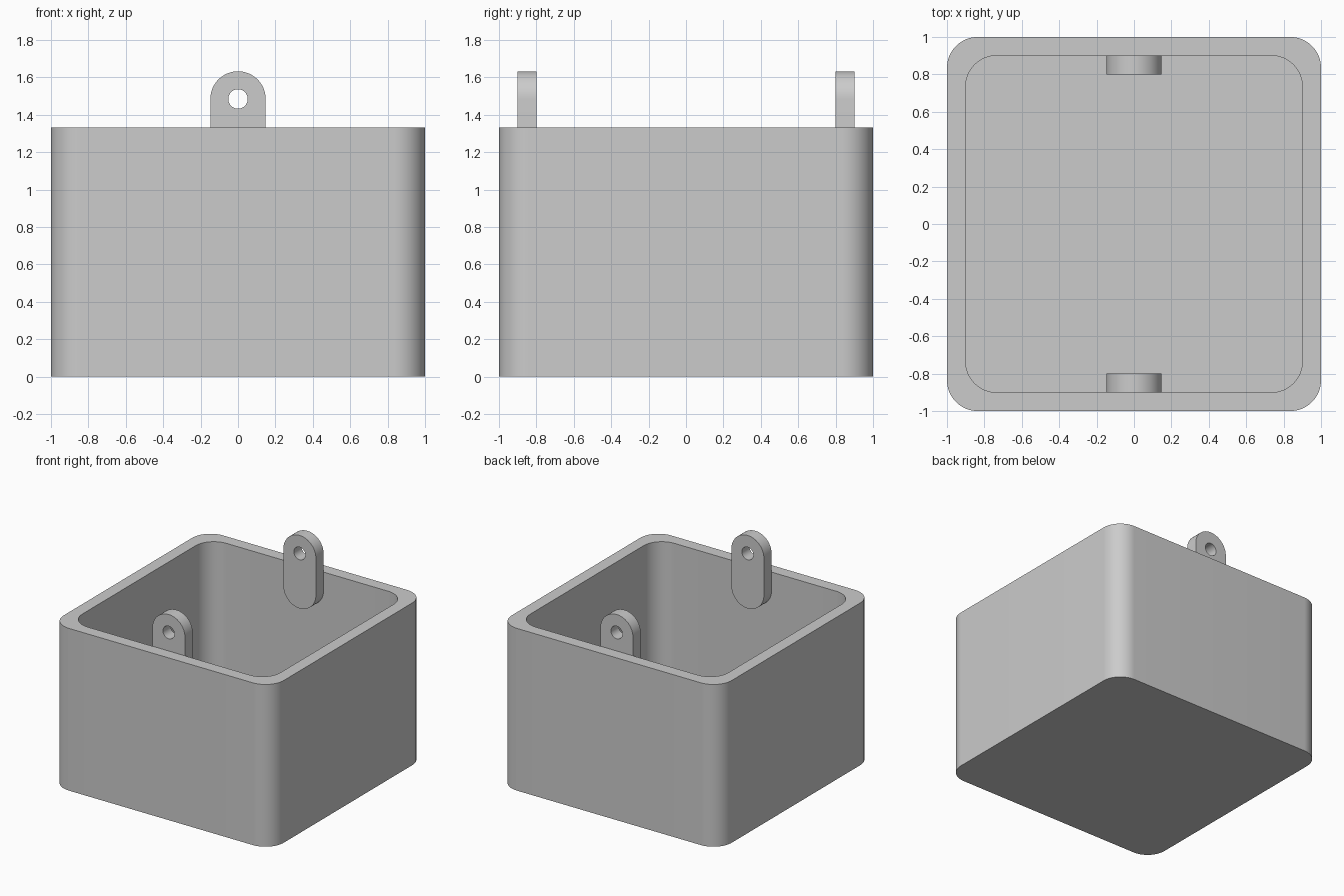
import bpy, bmesh
from math import sin, cos, pi, radians

cube = bpy.data.objects.get("Cube")
if cube:
    bpy.data.objects.remove(cube, do_unlink=True)

HEIGHT, WALL, CORNER = 1.333, 0.1, 0.165
LUG_R, LUG_Y, LUG_T, HOLE_R = 0.148, 0.9, 0.1, 0.052

grey = bpy.data.materials.new("plain_grey")
grey.use_nodes = True
color = (0.6, 0.6, 0.6, 1)
grey.diffuse_color = color
grey.node_tree.nodes["Principled BSDF"].inputs["Base Color"].default_value = color


def rounded_square(half, r, steps=16):
    """Counter-clockwise outline with four rounded corners."""
    c = half - r
    pts = []
    for i, (sx, sy) in enumerate([(1, 1), (-1, 1), (-1, -1), (1, -1)]):
        for k in range(steps + 1):
            a = pi / 2 * (i + k / steps)
            pts.append((sx * c + r * cos(a), sy * c + r * sin(a)))
    return pts


def finish(bm, name):
    bmesh.ops.recalc_face_normals(bm, faces=bm.faces)
    mesh = bpy.data.meshes.new(name)
    bm.to_mesh(mesh)
    bm.free()
    mesh.materials.append(grey)
    obj = bpy.data.objects.new(name, mesh)
    bpy.context.collection.objects.link(obj)
    bpy.ops.object.select_all(action='DESELECT')
    bpy.context.view_layer.objects.active = obj
    obj.select_set(True)
    bpy.ops.object.shade_smooth_by_angle(angle=radians(30))
    return obj


def bridge(bm, a, b):
    """Join two closed loops of equal length with quads."""
    n = len(a)
    for i in range(n):
        j = (i + 1) % n
        bm.faces.new((a[i], a[j], b[j], b[i]))


# Open box: outer wall, rim, inner wall and floor as one shell
bm = bmesh.new()
outer = rounded_square(1, CORNER)
inner = rounded_square(1 - WALL, CORNER)
loops = [[bm.verts.new((x, y, z)) for x, y in pts]
         for pts, z in ((outer, 0), (outer, HEIGHT), (inner, HEIGHT), (inner, WALL))]
for a, b in zip(loops, loops[1:]):
    bridge(bm, a, b)
bm.faces.new(loops[0])
bm.faces.new(loops[-1])
finish(bm, "box")

# Hanging lugs: pill-shaped plates with a round hole near the top
STEPS = 24
for name, side in (("front_lug", -1), ("back_lug", 1)):
    bm = bmesh.new()
    rise = 0.3 - LUG_R
    rings = []
    for y in (side * LUG_Y, side * (LUG_Y - LUG_T)):
        pill, hole = [], []
        for k in range(2 * STEPS + 2):
            low = k > STEPS
            a = pi * (k - low) / STEPS
            z = HEIGHT + (-rise if low else rise)
            pill.append(bm.verts.new((LUG_R * cos(a), y, z + LUG_R * sin(a))))
            # Hole points follow the pill ends; the straight sides close the loop
            b = 2 * pi * k / (2 * STEPS + 2)
            hole.append(bm.verts.new((HOLE_R * cos(b), y, HEIGHT + rise + HOLE_R * sin(b))))
        bridge(bm, pill, hole)
        rings.append((pill, hole))
    bridge(bm, rings[0][0], rings[1][0])
    bridge(bm, rings[0][1], rings[1][1])
    finish(bm, name)
